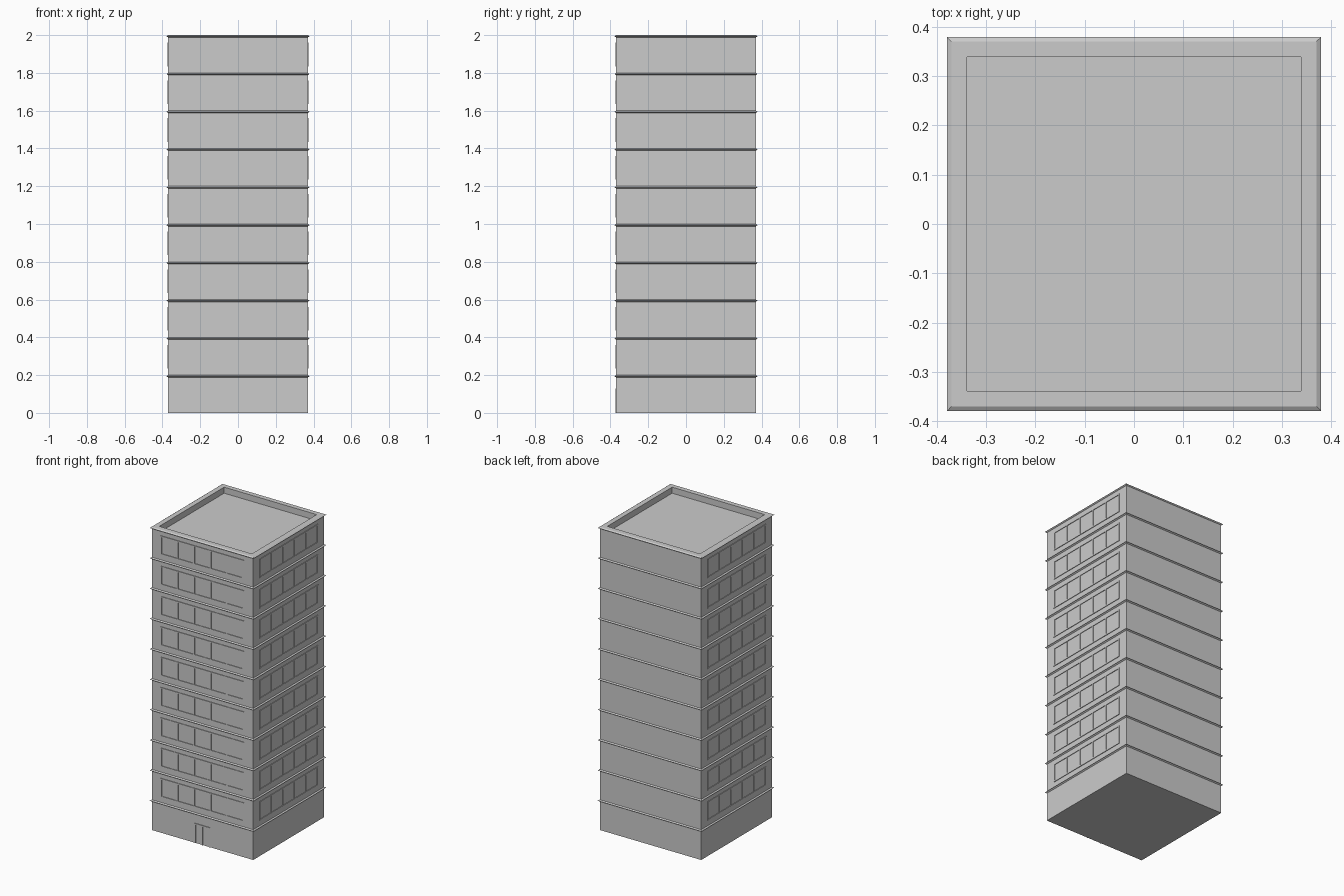
import bpy, bmesh, math
from mathutils import Matrix, Vector

if "Cube" in bpy.data.objects:
    bpy.data.objects.remove(bpy.data.objects["Cube"])

HALF, FLOOR, COUNT = 0.37, 0.2, 10


def new_object(name, bm):
    bmesh.ops.recalc_face_normals(bm, faces=bm.faces[:])
    me = bpy.data.meshes.new(name)
    bm.to_mesh(me)
    bm.free()
    ob = bpy.data.objects.new(name, me)
    bpy.context.collection.objects.link(ob)
    return ob


def add_box(bm, lo, hi):
    lo, hi = Vector(lo), Vector(hi)
    m = Matrix.Translation((lo + hi) / 2) @ Matrix.Diagonal((*(hi - lo), 1))
    bmesh.ops.create_cube(bm, size=1, matrix=m)


def square_loft(name, profile, closed=False):
    """Sweep a (half width, z) profile around a square plan."""
    bm = bmesh.new()
    rings = [[bm.verts.new((sx * r, sy * r, z))
              for sx, sy in ((-1, -1), (1, -1), (1, 1), (-1, 1))] for r, z in profile]
    pairs = list(zip(rings, rings[1:]))
    if closed:
        pairs.append((rings[-1], rings[0]))
    else:
        bm.faces.new(rings[0])
        bm.faces.new(rings[-1])
    for a, b in pairs:
        for i in range(4):
            j = (i + 1) % 4
            bm.faces.new((a[i], a[j], b[j], b[i]))
    return new_object(name, bm)


def stack(ob, count):
    mod = ob.modifiers.new("floors", 'ARRAY')
    mod.count = count
    mod.use_relative_offset = False
    mod.use_constant_offset = True
    mod.constant_offset_displace = (0, 0, FLOOR)


def framed_grid(name, x0, x1, z0, z1, bays, bar, depth, sill=True):
    """Raised frame with evenly spaced uprights on the front wall."""
    bm = bmesh.new()
    front, back = -HALF - depth, -HALF + 0.005
    h = bar / 2
    for i in range(bays + 1):
        x = x0 + (x1 - x0) * i / bays
        add_box(bm, (x - h, front, z0), (x + h, back, z1))
    for z in ([z0, z1 - bar] if sill else [z1 - bar]):
        add_box(bm, (x0 - h, front, z), (x1 + h, back, z + bar))
    return new_object(name, bm)


# Tower body with a recessed roof behind a parapet
square_loft("tower_body", [(HALF, 0), (HALF, 2.0), (0.338, 2.0), (0.338, 1.96)])

# Pointed ledge at the top of every storey
ledge = square_loft("floor_ledge", [(HALF - 0.005, 0.188), (HALF, 0.188), (0.379, 0.194),
                                    (HALF, 0.2), (HALF - 0.005, 0.2)], closed=True)
stack(ledge, COUNT)

# Five-bay windows on the front and both sides; the back is plain
for name, turn in (("front", 0), ("right", 90), ("left", -90)):
    win = framed_grid(name + "_windows", -0.30, 0.30, 0.235, 0.36, 5, 0.008, 0.004)
    win.data.transform(Matrix.Rotation(math.radians(turn), 4, 'Z'))
    stack(win, COUNT - 1)

# Double entrance door
framed_grid("entrance_door", -0.052, 0.052, 0, 0.13, 2, 0.008, 0.004, sill=False)
